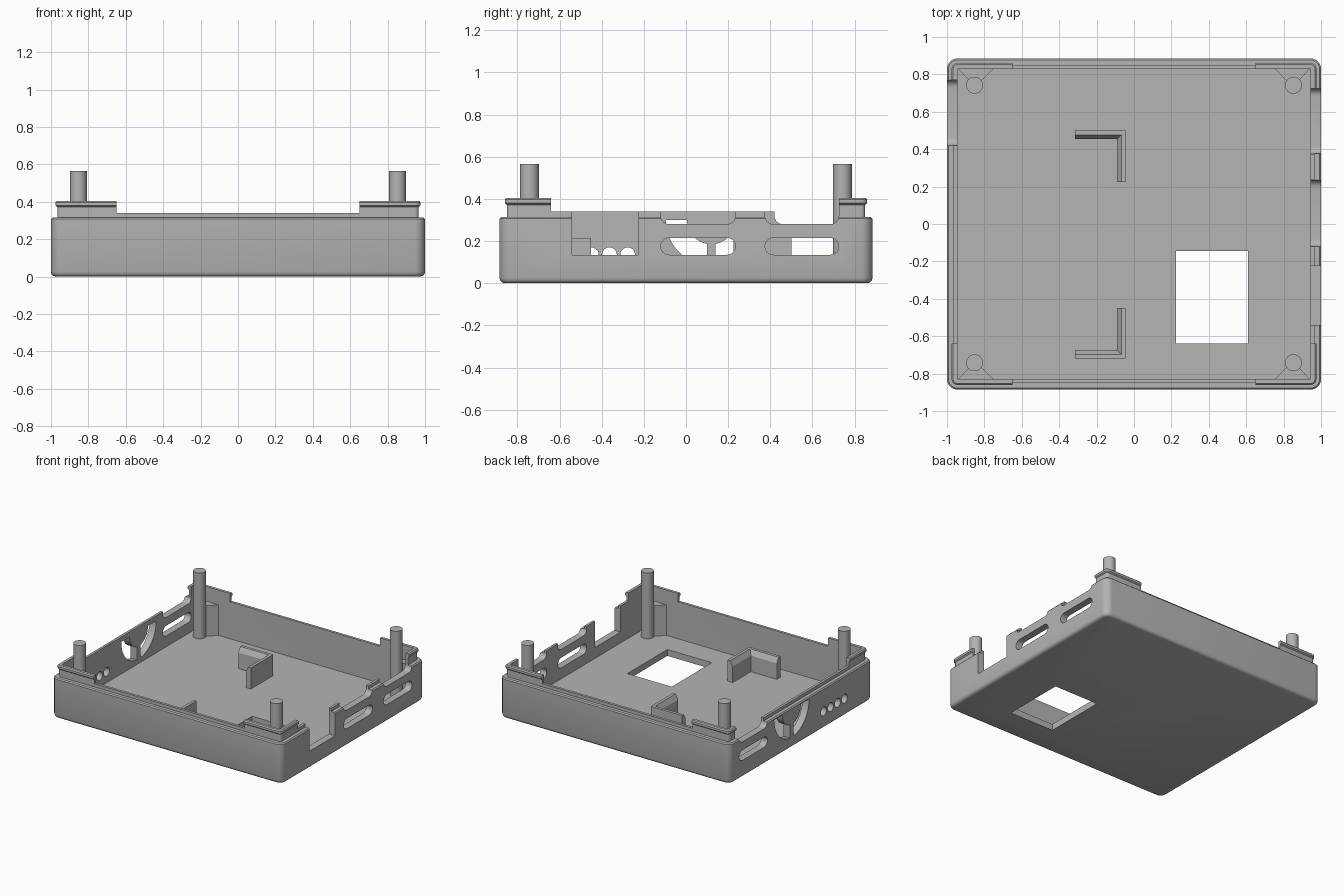
import bpy, bmesh
from math import pi, sin, cos, asin

if "Cube" in bpy.data.objects:
    bpy.data.objects.remove(bpy.data.objects["Cube"], do_unlink=True)

grey = bpy.data.materials.new("light grey plastic")
grey.use_nodes = True
COLOUR = (0.46, 0.46, 0.46, 1)
grey.diffuse_color = COLOUR
grey.node_tree.nodes["Principled BSDF"].inputs["Base Color"].default_value = COLOUR

HX, HY = 1.0, 0.885          # outer half sizes
FLOOR, RIM, LIP, TOP = 0.05, 0.315, 0.34, 0.405


def rounded(a0, a1, b0, b1, r, n=6):
    """Rounded rectangle outline, counter-clockwise."""
    pts = []
    corners = [(a1 - r, b1 - r), (a0 + r, b1 - r), (a0 + r, b0 + r), (a1 - r, b0 + r)]
    for k, (ca, cb) in enumerate(corners):
        for i in range(n + 1):
            t = (k + i / n) * pi / 2
            pts.append((ca + r * cos(t), cb + r * sin(t)))
    return pts


def loft(name, rings):
    """Closed solid through a stack of equal-length rings."""
    bm = bmesh.new()
    loops = [[bm.verts.new(p) for p in ring] for ring in rings]
    n = len(loops[0])
    for a, b in zip(loops, loops[1:]):
        for i in range(n):
            j = (i + 1) % n
            bm.faces.new((a[i], a[j], b[j], b[i]))
    bm.faces.new(loops[0][::-1])
    bm.faces.new(loops[-1])
    bmesh.ops.recalc_face_normals(bm, faces=bm.faces)
    mesh = bpy.data.meshes.new(name)
    bm.to_mesh(mesh)
    bm.free()
    mesh.materials.append(grey)
    obj = bpy.data.objects.new(name, mesh)
    bpy.context.collection.objects.link(obj)
    return obj


def prism_z(name, pts, z0, z1):
    return loft(name, [[(x, y, z) for x, y in pts] for z in (z0, z1)])


def activate(obj):
    bpy.ops.object.select_all(action='DESELECT')
    obj.select_set(True)
    bpy.context.view_layer.objects.active = obj


def cut(obj, cutter):
    cutter.hide_render = True
    mod = obj.modifiers.new("cut", 'BOOLEAN')
    mod.operation, mod.solver, mod.object = 'DIFFERENCE', 'EXACT', cutter
    activate(obj)
    bpy.ops.object.modifier_apply(modifier=mod.name)
    bpy.data.objects.remove(cutter, do_unlink=True)


def cut_side(side, pts):
    """Cut a y-z outline through the wall on one x side."""
    rings = [[(side * x, y, z) for y, z in pts] for x in (0.9, 1.1)]
    cut(tray, loft("cutter", rings))


def box(a0, a1, b0, b1):
    return [(a0, b0), (a1, b0), (a1, b1), (a0, b1)]


# Tray shell: inset and height profile swept round a rounded rectangle
profile = [(0.025, 0), (0.012, 0.004), (0.004, 0.012), (0, 0.025), (0, 0.307), (0.008, RIM),
           (0.035, RIM), (0.035, 0.372), (0.025, 0.38), (0.025, 0.397), (0.033, TOP),
           (0.055, TOP), (0.055, FLOOR)]
rings = []
for inset, z in profile:
    outline = rounded(inset - HX, HX - inset, inset - HY, HY - inset, max(0.055 - inset, 0.006))
    rings.append([(x, y, z) for x, y in outline])
tray = loft("tray_shell", rings)

# Lower the lip between the raised corners
cut(tray, prism_z("cutter", box(-0.65, 0.65, -1, 1), LIP, 0.6))
cut(tray, prism_z("cutter", box(-1.2, 1.2, -0.64, 0.64), LIP, 0.6))

# Floor window
cut(tray, prism_z("cutter", box(0.225, 0.61, -0.64, -0.145), -0.1, 0.2))

# Left wall: square notch, two slots and two open notches above them
cut_side(1, box(-0.54, -0.225, 0.135, 0.6))
for y0, y1 in ((-0.12, 0.235), (0.375, 0.725)):
    cut_side(1, rounded(y0, y1, 0.135, 0.215, 0.0399))
    cut_side(1, rounded(y0, y1, 0.28, 0.6, 0.04))

# Right wall: slot with open notch, speaker opening, row of round holes
cut_side(-1, rounded(0.42, 0.77, 0.135, 0.215, 0.0399))
cut_side(-1, rounded(0.42, 0.77, 0.28, 0.6, 0.04))
R_OUT, R_IN, SPOKE, STEPS = 0.216, 0.115, 0.02, 14
for s in (-1, 1):
    pts = []
    for r, order in ((R_OUT, range(STEPS + 1)), (R_IN, range(STEPS, -1, -1))):
        span = pi / 2 - asin(SPOKE / r)
        for i in order:
            t = span * i / STEPS
            pts.append((0.12 + s * r * cos(t), 0.3 - r * sin(t)))
    cut_side(-1, pts)
for k in range(4):
    y = -0.535 + 0.086 * k
    cut_side(-1, [(y + 0.035 * cos(i * pi / 10), 0.135 + 0.035 * sin(i * pi / 10))
                  for i in range(20)])
activate(tray)
bpy.ops.object.shade_smooth_by_angle(angle=pi / 6)

# Corner posts and the gussets tying them to the walls
for sx, side in ((-1, "right"), (1, "left")):
    for sy, end in ((-1, "front"), (1, "back")):
        bpy.ops.mesh.primitive_cylinder_add(
            vertices=32, radius=0.045, depth=0.565 - 0.03,
            location=(sx * 0.853, sy * 0.742, (0.565 + 0.03) / 2))
        post = bpy.context.object
        post.name = f"post_{end}_{side}"
        post.data.materials.append(grey)
        bpy.ops.object.shade_smooth_by_angle(angle=pi / 6)
        wedge = [(0.95, 0.84), (0.74, 0.84), (0.825, 0.755), (0.87, 0.755)]
        prism_z(f"gusset_{end}_{side}", [(sx * x, sy * y) for x, y in wedge], 0.03, 0.29)

# L-shaped floor brackets with a chamfered inner edge
for s, end in ((1, "back"), (-1, "front")):
    y_out, y_in = (0.5, 0.225) if s > 0 else (-0.72, -0.45)
    levels = []
    for z, t in ((0.03, 0.045), (0.175, 0.045), (0.215, 0.023)):
        levels.append([(-0.315, y_out, z), (-0.045, y_out, z), (-0.045, y_in, z),
                       (-0.045 - t, y_in, z), (-0.045 - t, y_out - s * t, z),
                       (-0.315, y_out - s * t, z)])
    loft(f"bracket_{end}", levels)
